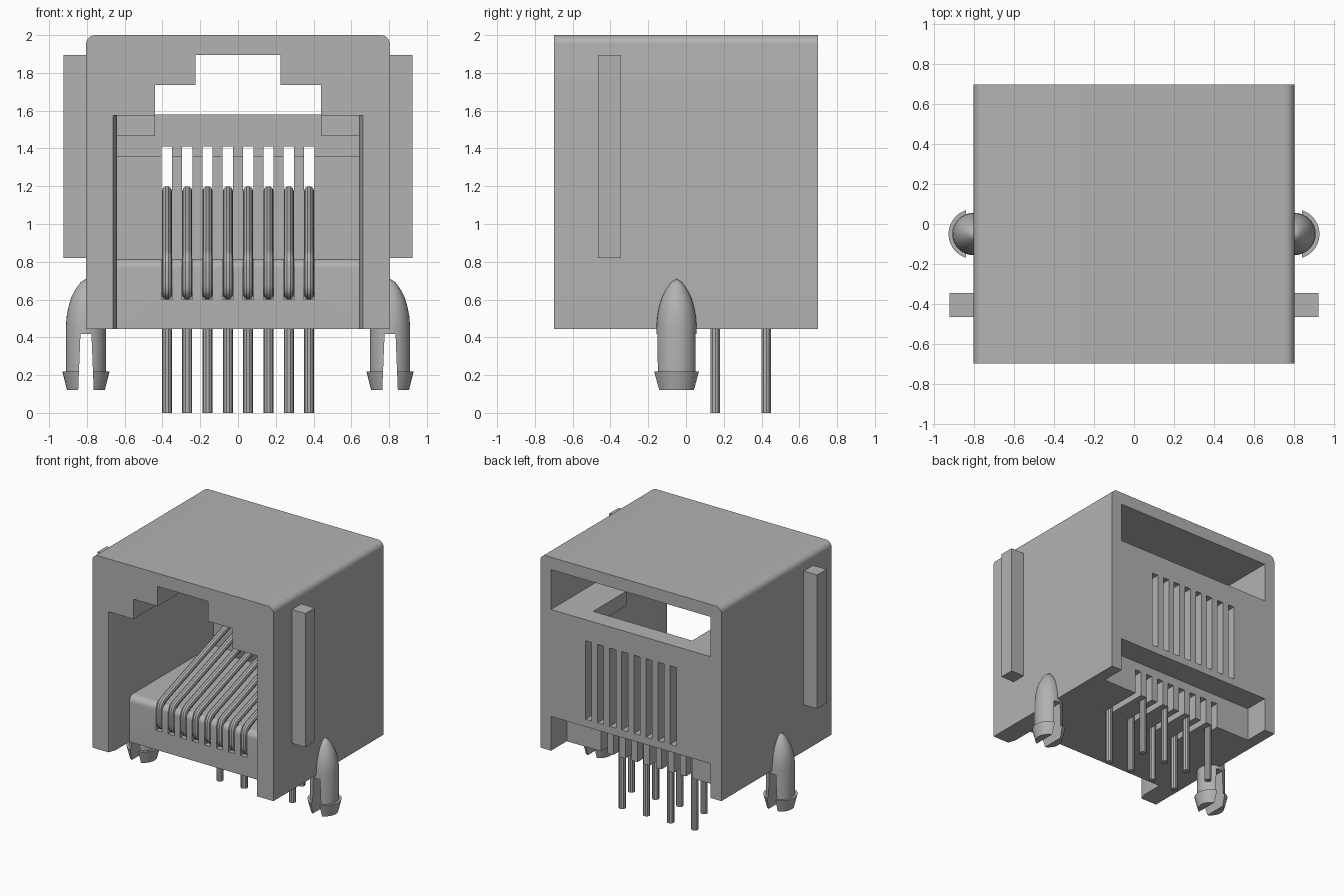
import bpy, bmesh, math
from mathutils import Vector

if "Cube" in bpy.data.objects:
    bpy.data.objects.remove(bpy.data.objects["Cube"], do_unlink=True)

GREY = (0.448, 0.448, 0.448, 1.0)
grey = bpy.data.materials.new("plain_grey")
grey.use_nodes = True
grey.diffuse_color = GREY
grey.node_tree.nodes["Principled BSDF"].inputs["Base Color"].default_value = GREY


def finish(name, bm):
    bmesh.ops.recalc_face_normals(bm, faces=bm.faces)
    me = bpy.data.meshes.new(name)
    bm.to_mesh(me)
    bm.free()
    me.materials.append(grey)
    ob = bpy.data.objects.new(name, me)
    bpy.context.collection.objects.link(ob)
    return ob


def prism(name, outline, axis, lo, hi):
    """Extrude a 2D outline along an axis; the outline uses the other two axes in order."""
    bm = bmesh.new()
    at = {"x": lambda p: (lo, p[0], p[1]), "y": lambda p: (p[0], lo, p[1]),
          "z": lambda p: (p[0], p[1], lo)}[axis]
    face = bm.faces.new([bm.verts.new(at(p)) for p in outline])
    new = bmesh.ops.extrude_face_region(bm, geom=[face])["geom"]
    shift = Vector([(hi - lo) * (axis == a) for a in "xyz"])
    bmesh.ops.translate(bm, vec=shift, verts=[v for v in new if isinstance(v, bmesh.types.BMVert)])
    return finish(name, bm)


def box(name, x0, x1, y0, y1, z0, z1):
    return prism(name, [(x0, y0), (x1, y0), (x1, y1), (x0, y1)], "z", z0, z1)


def cut(ob, cutter):
    """Subtract the cutter and delete it."""
    cutter.hide_render = True
    mod = ob.modifiers.new("cut", "BOOLEAN")
    mod.operation = "DIFFERENCE"
    mod.solver = "EXACT"
    mod.object = cutter
    bpy.context.view_layer.objects.active = ob
    bpy.ops.object.modifier_apply(modifier=mod.name)
    bpy.data.objects.remove(cutter, do_unlink=True)


def smooth(ob):
    bpy.ops.object.select_all(action="DESELECT")
    ob.select_set(True)
    bpy.context.view_layer.objects.active = ob
    bpy.ops.object.shade_smooth_by_angle(angle=math.radians(35))


def arc(cx, cy, r, a0, a1, n=8):
    return [(cx + r * math.cos(math.radians(a0 + (a1 - a0) * i / n)),
             cy + r * math.sin(math.radians(a0 + (a1 - a0) * i / n))) for i in range(n + 1)]


# Housing: block with rounded top edges
W, D, Z0 = 0.805, 0.70, 0.445
body = prism("housing", [(-W, Z0), (W, Z0)] + arc(W - .05, 1.95, .05, 0, 90)
             + arc(-W + .05, 1.95, .05, 90, 180), "y", -D, D)

# Plug cavity with rounded contact tongue, rear wall and side rails
cut(body, prism("cavity", [(-.8, .3), (-.465, .3)] + arc(-.415, .765, .05, 180, 90)
                + [(.6, .815), (.6, 1.355), (.55, 1.355), (.55, 1.465), (.12, 1.465),
                   (.12, 1.575), (-.8, 1.575)], "x", -.64, .64))
# Stepped keyway above the cavity
cut(body, prism("keyway", [(-.44, 1.42), (.44, 1.42), (.44, 1.735), (.225, 1.735), (.225, 1.895),
                           (-.225, 1.895), (-.225, 1.735), (-.44, 1.735)], "y", -.8, .3))
# Rear window pocket and its opening down into the cavity
cut(body, box("window", -.71, .71, .12, .8, 1.58, 1.9))
cut(body, box("window_floor", -.44, .44, .05, .55, 1.42, 1.65))
# Bevelled front jambs
cut(body, prism("lead_in", [(-.664, -.71), (.664, -.71), (.64, -.64), (-.64, -.64)],
                "z", .3, 1.575))
# Rear bottom recess
cut(body, box("recess", -.71, .71, .5, .8, .3, .72))

# Slots and grooves for each contact
N, PITCH, HALF = 8, 0.1075, 0.0275
contacts = [((i - 3.5) * PITCH, .155 if i % 2 else .425) for i in range(N)]
for x, pin_y in contacts:
    cut(body, box("rear_slot", x - HALF, x + HALF, .52, .8, .78, 1.41))
    cut(body, box("under_groove", x - HALF, x + HALF, pin_y - .027, .56, .3, .65))
    cut(body, box("front_groove", x - HALF, x + HALF, -.6, -.41, .60, .9))
smooth(body)


def round_path(pts, r, n=6):
    """Replace the inner corners of a path with short curves."""
    out = [pts[0]]
    for a, b, c in zip(pts, pts[1:], pts[2:]):
        p, q = b + (a - b).normalized() * r, b + (c - b).normalized() * r
        for i in range(n + 1):
            t = i / n
            out.append(p * (1 - t) ** 2 + b * 2 * t * (1 - t) + q * t * t)
    return out + [pts[-1]]


# Contacts: pin, run through the tongue, front bend, sloping spring
for i, (x, pin_y) in enumerate(contacts):
    path = round_path([Vector((x, y, z)) for y, z in
                       [(pin_y, 0), (pin_y, .628), (-.455, .628), (-.455, .82), (.58, 1.175)]], .05)
    cu = bpy.data.curves.new("contact_curve", "CURVE")
    cu.dimensions = "3D"
    cu.bevel_depth = .0265
    cu.bevel_resolution = 3
    cu.use_fill_caps = True
    sp = cu.splines.new("POLY")
    sp.points.add(len(path) - 1)
    for point, co in zip(sp.points, path):
        point.co = (*co, 1)
    cu.materials.append(grey)
    wire = bpy.data.objects.new(f"contact_{i + 1}", cu)
    bpy.context.collection.objects.link(wire)
    bpy.ops.object.select_all(action="DESELECT")
    wire.select_set(True)
    bpy.context.view_layer.objects.active = wire
    bpy.ops.object.convert(target="MESH")
    smooth(bpy.context.view_layer.objects.active)

# Side ribs and split snap-in posts
POST = [(0, .12), (.1, .12), (.125, .22), (.106, .22), (.106, .46), (.102, .51), (.093, .56),
        (.078, .61), (.055, .655), (.03, .69), (0, .71)]
for side, s in (("left", 1), ("right", -1)):
    x0, x1 = sorted((s * .79, s * .925))
    box(f"{side}_rib", x0, x1, -.465, -.345, .82, 1.895)

    cx, cy = s * W, -.05
    bm = bmesh.new()
    vs = [bm.verts.new((cx + r, cy, z)) for r, z in POST]
    es = [bm.edges.new(pair) for pair in zip(vs, vs[1:])]
    bmesh.ops.spin(bm, geom=vs + es, cent=(cx, cy, 0), axis=(0, 0, 1),
                   angle=math.tau, steps=32, use_duplicate=False)
    bmesh.ops.remove_doubles(bm, verts=bm.verts, dist=1e-4)
    post = finish(f"{side}_snap_post", bm)
    cut(post, prism("split", [(cx - .044, .05), (cx + .044, .05), (cx + .029, .418),
                              (cx - .029, .418)], "y", -.4, .3))
    smooth(post)
